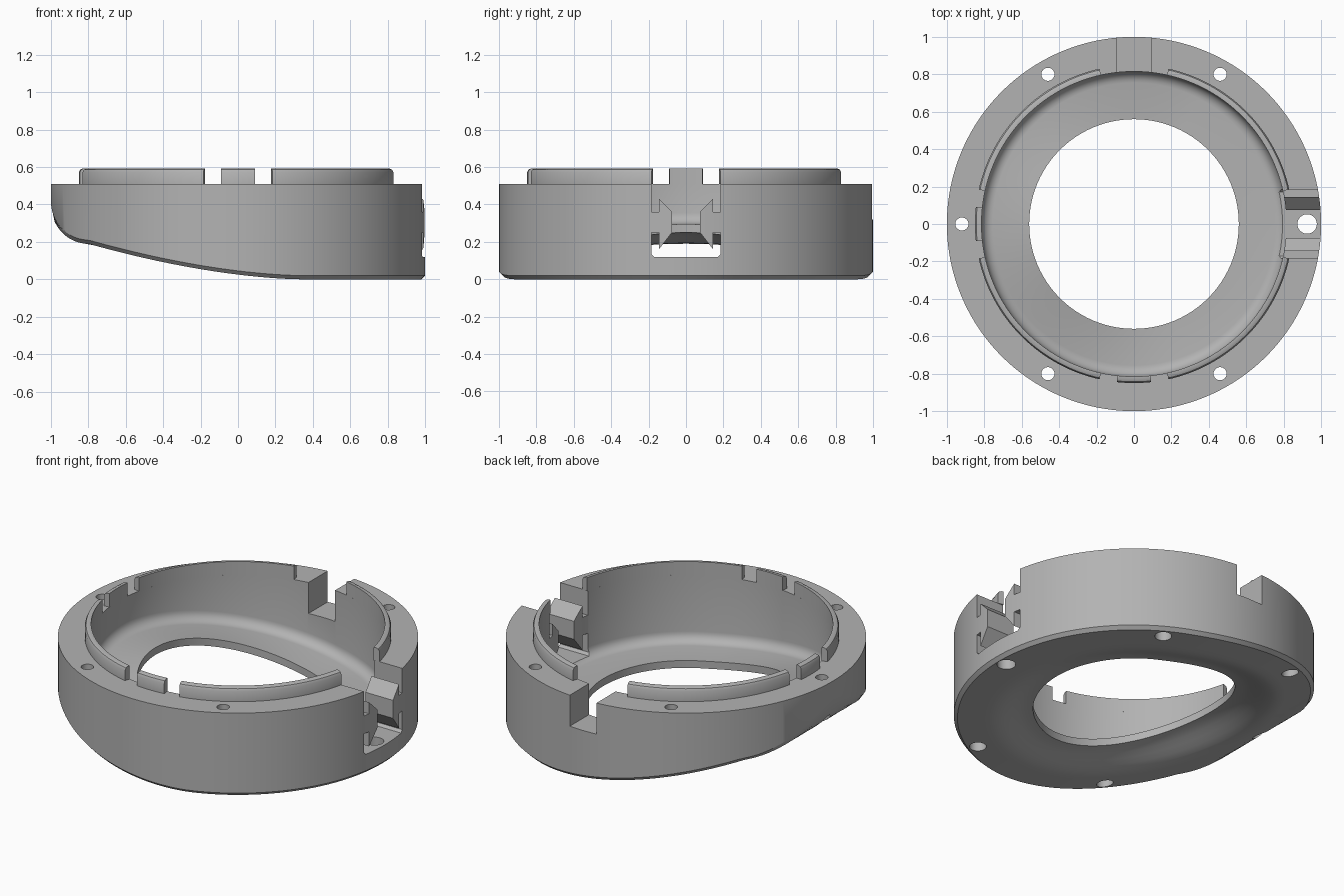
import bpy, bmesh, math

cube = bpy.data.objects.get("Cube")
if cube:
    bpy.data.objects.remove(cube, do_unlink=True)

SEGMENTS = 160
TOP = 0.51
WALL = 0.815   # inner wall radius
HOLE = 0.56    # floor opening radius

grey = bpy.data.materials.new("plain grey")
grey.use_nodes = True
grey.diffuse_color = (0.45, 0.45, 0.45, 1)
grey.node_tree.nodes["Principled BSDF"].inputs["Base Color"].default_value = (0.45, 0.45, 0.45, 1)


def finish(name, bm):
    bmesh.ops.recalc_face_normals(bm, faces=bm.faces)
    mesh = bpy.data.meshes.new(name)
    bm.to_mesh(mesh)
    bm.free()
    obj = bpy.data.objects.new(name, mesh)
    bpy.context.collection.objects.link(obj)
    mesh.materials.append(grey)
    return obj


def skin(bm, rings, closed):
    """Join equal cross-section loops, capping the ends when open."""
    rows = [[bm.verts.new(p) for p in ring] for ring in rings]
    count = len(rows)
    for i in range(count if closed else count - 1):
        a, b = rows[i], rows[(i + 1) % count]
        for j in range(len(a)):
            k = (j + 1) % len(a)
            bm.faces.new((a[j], a[k], b[k], b[j]))
    if not closed:
        bm.faces.new(rows[0])
        bm.faces.new(rows[-1])


def turn(profile, angle):
    return [(r * math.cos(angle), r * math.sin(angle), z) for r, z in profile]


def underside(x):
    """Sloping base that sweeps up at the -x end."""
    if x < -0.8:
        return 0.4 - 0.21 * math.sqrt(max(0, 1 - ((x + 0.8) / 0.2) ** 2))
    return 0.19 * (max(0, 0.35 - x) / 1.15) ** 1.7


def body_section(angle):
    c = math.cos(angle)
    ring = underside(0.8 * c)
    points = [(1, TOP), (1, underside(c) + 0.02)]
    points += [(r, underside(r * c)) for r in (0.98, 0.95, 0.92, 0.88, 0.84, 0.8)]
    # underside dishes up toward the hole
    for i in range(1, 7):
        t = i / 6
        points.append((0.8 + (HOLE - 0.8) * t, ring + 0.06 * t * t * (3 - 2 * t)))
    floor = ring + 0.105
    points.append((HOLE, floor))
    # cove between floor and wall
    cove = 0.06
    for i in range(7):
        a = math.pi / 2 * i / 6
        points.append((WALL - cove + cove * math.sin(a), floor + cove * (1 - math.cos(a))))
    points.append((WALL, TOP))
    return turn(points, angle)


# ring body
bm = bmesh.new()
skin(bm, [body_section(math.tau * i / SEGMENTS) for i in range(SEGMENTS)], True)
body = finish("ring_body", bm)


def cut(name, bm):
    cutter = finish(name, bm)
    cutter.hide_render = True
    cutter.hide_viewport = True
    cutter.display_type = 'WIRE'
    mod = body.modifiers.new(name, 'BOOLEAN')
    mod.operation = 'DIFFERENCE'
    mod.solver = 'EXACT'
    mod.object = cutter
    return cutter


# side opening, leaving a barbed catch on each side
half = [(0.17, 0.12), (0.185, 0.135), (0.185, 0.25), (0.145, 0.25), (0.145, 0.16),
        (0.075, 0.25), (0.075, 0.36), (0.145, 0.43), (0.145, 0.36), (0.185, 0.36), (0.185, 0.7)]
outline = half + [(-y, z) for y, z in reversed(half)]
bm = bmesh.new()
skin(bm, [[(x, y, z) for y, z in outline] for x in (0.7, 1.1)], False)
cutters = [cut("side_opening_cutter", bm)]

# back notch
bm = bmesh.new()
notch = [(-0.09, 0.32), (0.09, 0.32), (0.09, 0.7), (-0.09, 0.7)]
skin(bm, [[(x, y, z) for x, z in notch] for y in (0.7, 1.1)], False)
cutters.append(cut("back_notch_cutter", bm))


# screw holes, wider from below
def bore(profile, x, y, bm):
    steps = 32
    rings = [[(x + r * math.cos(math.tau * i / steps), y + r * math.sin(math.tau * i / steps), z)
              for i in range(steps)] for r, z in profile]
    skin(bm, rings, False)


bm = bmesh.new()
stepped = [(0.047, -0.1), (0.047, 0.33), (0.035, 0.33), (0.035, 0.7)]
for x, y in [(sx * 0.46, sy * 0.8) for sx in (-1, 1) for sy in (-1, 1)] + [(-0.92, 0)]:
    bore(stepped, x, y, bm)
bore([(0.052, -0.1), (0.052, 0.2)], 0.925, 0, bm)
cutters.append(cut("screw_hole_cutter", bm))

# apply the cuts
bpy.context.view_layer.update()
graph = bpy.context.evaluated_depsgraph_get()
cut_mesh = bpy.data.meshes.new_from_object(body.evaluated_get(graph))
body.modifiers.clear()
body.data = cut_mesh
for c in cutters:
    bpy.data.objects.remove(c, do_unlink=True)


# raised rim lips
def lip(name, start, end):
    profile = [(WALL, TOP), (0.85, TOP), (0.85, 0.572), (0.843, 0.586), (0.83, 0.592), (WALL, 0.592)]
    steps = max(4, round((end - start) / 2))
    bm = bmesh.new()
    skin(bm, [turn(profile, math.radians(start + (end - start) * i / steps))
              for i in range(steps + 1)], False)
    return finish(name, bm)


parts = [body]
for q, name in enumerate(("back_left", "back_right", "front_right", "front_left")):
    parts.append(lip(name + "_lip", q * 90 + 12.5, q * 90 + 77.5))
parts.append(lip("right_short_lip", 173.8, 186.2))
parts.append(lip("front_short_lip", 263.8, 276.2))

# smooth curves, keep edges crisp
bpy.ops.object.select_all(action='DESELECT')
for p in parts:
    p.select_set(True)
bpy.context.view_layer.objects.active = body
bpy.ops.object.shade_smooth_by_angle(angle=math.radians(30))
